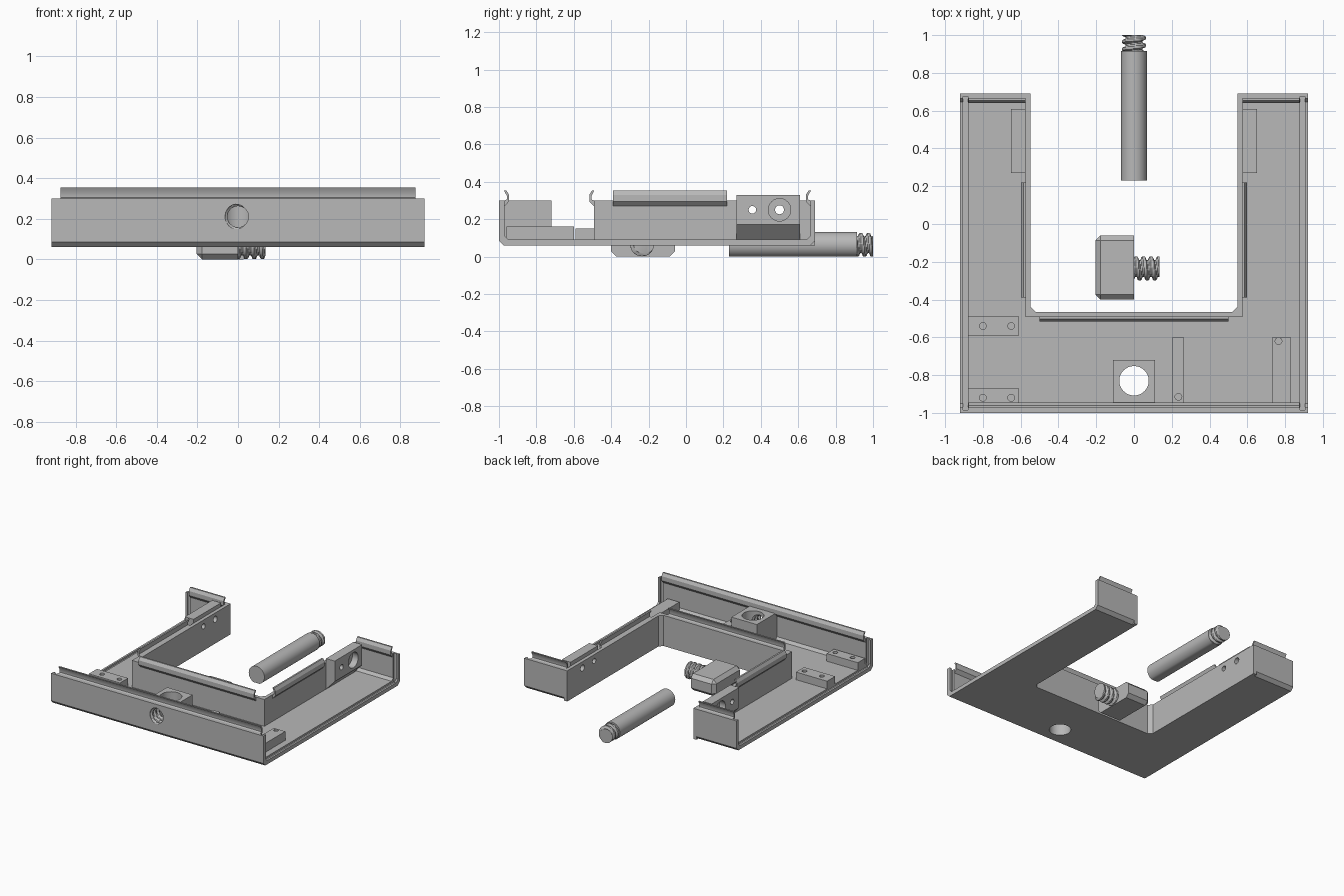
import bpy, bmesh, math
from mathutils import Matrix, Vector

if "Cube" in bpy.data.objects:
    bpy.data.objects.remove(bpy.data.objects["Cube"])

grey = bpy.data.materials.new("plain grey")
grey.use_nodes = True
grey.diffuse_color = (0.48, 0.48, 0.48, 1)
grey.node_tree.nodes["Principled BSDF"].inputs["Base Color"].default_value = (0.48, 0.48, 0.48, 1)
parts = []


def finish(name, bm):
    bmesh.ops.recalc_face_normals(bm, faces=bm.faces)
    mesh = bpy.data.meshes.new(name)
    bm.to_mesh(mesh)
    bm.free()
    mesh.materials.append(grey)
    obj = bpy.data.objects.new(name, mesh)
    bpy.context.collection.objects.link(obj)
    parts.append(obj)
    return obj


def prism(name, pts, axis, a, b):
    """Extrude a closed 2D outline along an axis from a to b."""
    place = {"x": lambda p, t: (t, p[0], p[1]),
             "y": lambda p, t: (p[0], t, p[1]),
             "z": lambda p, t: (p[0], p[1], t)}[axis]
    bm = bmesh.new()
    low = [bm.verts.new(place(p, a)) for p in pts]
    high = [bm.verts.new(place(p, b)) for p in pts]
    bm.faces.new(low)
    bm.faces.new(high)
    for i in range(len(pts)):
        j = (i + 1) % len(pts)
        bm.faces.new((low[i], low[j], high[j], high[i]))
    return finish(name, bm)


def box(name, x0, x1, y0, y1, z0, z1):
    return prism(name, [(x0, y0), (x1, y0), (x1, y1), (x0, y1)], "z", z0, z1)


def disc(name, u, v, r, axis, a, b, n=32):
    ring = [(u + r * math.cos(math.tau * i / n), v + r * math.sin(math.tau * i / n)) for i in range(n)]
    return prism(name, ring, axis, a, b)


def thread(name, core, crest, pitch, length, start, direction, n=32):
    """Closed screw surface running from a start point."""
    bm = bmesh.new()
    rows = max(4, round(length / pitch * 8))
    rings = []
    for k in range(rows + 1):
        t = length * k / rows
        ring = []
        for i in range(n):
            phase = (t / pitch - i / n) % 1
            wave = min(1, max(0, 2.2 - abs(phase - 0.5) * 6))
            r = core + (crest - core) * wave
            ang = math.tau * i / n
            ring.append(bm.verts.new((r * math.cos(ang), r * math.sin(ang), t)))
        rings.append(ring)
    for p, q in zip(rings, rings[1:]):
        for i in range(n):
            j = (i + 1) % n
            bm.faces.new((p[i], p[j], q[j], q[i]))
    bm.faces.new(rings[0])
    bm.faces.new(rings[-1])
    turn = Vector(direction).to_track_quat("Z", "Y").to_matrix().to_4x4()
    bm.transform(Matrix.Translation(start) @ turn)
    return finish(name, bm)


def cut(targets, cutters):
    """Subtract the cutters from each target, then remove the cutters."""
    for target in targets:
        for cutter in cutters:
            mod = target.modifiers.new("cut", "BOOLEAN")
            mod.operation, mod.solver, mod.object = "DIFFERENCE", "EXACT", cutter
        bpy.context.view_layer.update()
        result = target.evaluated_get(bpy.context.evaluated_depsgraph_get())
        mesh = bpy.data.meshes.new_from_object(result)
        target.modifiers.clear()
        target.data = mesh
    for cutter in cutters:
        parts.remove(cutter)
        bpy.data.objects.remove(cutter)


# Tray: floor with front and back walls, notched into a U
section = [(-1, .30), (-1, .085), (-.975, .06), (.665, .06), (.69, .085), (.69, .30),
           (.665, .30), (.665, .11), (.645, .09), (-.95, .09), (-.97, .11), (-.97, .30)]
tray = prism("tray", section, "x", -.92, .92)
notch = [(-.547, 1), (-.547, -.44), (-.52, -.467), (.52, -.467), (.547, -.44), (.547, 1)]
cutters = [prism("notch_cutter", notch, "z", -.1, .6)]
for s in (-1, 1):
    x0, x1 = sorted((s * .88, s * .905))
    cutters.append(box("groove_cutter", x0, x1, -.985, .675, .076, .5))
cut([tray], cutters)

# Inner wall following the notch
inner = [(.574, .69), (.574, -.493), (-.574, -.493), (-.574, .69)]
inner_wall = prism("inner_wall", notch_edge := [
    (-.547, .69), (-.547, -.44), (-.52, -.467), (.52, -.467), (.547, -.44), (.547, .69)] + inner,
    "z", .06, .30)

# Boss with a vertical bore and a threaded front hole
boss = box("bored_boss", -.11, .11, -.98, -.72, .08, .30)
cut([tray, boss], [disc("bore_cutter", 0, -.83, .078, "z", -.1, .6),
                   thread("screw_hole_cutter", .052, .064, .04, .2, (0, -1.02, .21), (0, 1, 0))])

# Hinge blocks on the arms, sloping underneath
blocks = []
for s, side in ((1, "left"), (-1, "right")):
    outline = [(s * .56, .09), (s * .575, .09), (s * .65, .17), (s * .65, .33), (s * .574, .33),
               (s * .574, .30), (s * .56, .30)]
    blocks.append(prism(side + "_hinge_block", outline, "y", .27, .61))
holes = [disc("pivot_cutter", .5, .25, .024, "x", -1, 1),
         disc("pin_cutter", .355, .25, .02, "x", -1, 1)]
for s in (-1, 1):
    holes.append(disc("recess_cutter", .5, .25, .06, "x", *sorted((s * .60, s * .70))))
cut(blocks + [inner_wall], holes)

# Mounting pads with small screw holes
pads = [("middle_pad", -.88, -.61, -.59, -.49, .15, [(-.80, -.54), (-.65, -.54)]),
        ("front_pad", -.88, -.61, -.96, -.87, .15, [(-.80, -.92), (-.65, -.92)]),
        ("centre_rail", .20, .265, -.96, -.60, .16, [(.235, -.915)]),
        ("side_rail", .73, .83, -.96, -.60, .16, [(.765, -.62)])]
for name, x0, x1, y0, y1, top, spots in pads:
    pad = box(name, x0, x1, y0, y1, .08, top)
    cut([pad], [disc("hole_cutter", x, y, .018, "z", .10, .3, 16) for x, y in spots])

# Snap hooks along the wall tops
HOOK = [(0, .27), (.024, .295), (.024, .33), (.010, .353), (-.003, .353),
        (.012, .325), (.012, .305), (0, .30)]


def hook(name, wall, inward, axis, a, b):
    prism(name, [(wall + inward * d, z) for d, z in HOOK], axis, a, b)


hook("front_hook", -.97, 1, "x", -.875, .875)
hook("notch_hook", -.493, -1, "x", -.5, .5)
for s, side in ((1, "left"), (-1, "right")):
    hook(side + "_arm_hook", s * .574, s, "y", -.39, .22)
    hook(side + "_back_hook", .665, -1, "x", *sorted((s * .574, s * .875)))

# Loose pin with a flat underside and a threaded end
flat = math.asin(.063 / .068)
arc = [-flat + (math.pi + 2 * flat) * i / 36 for i in range(37)]
prism("pin_shaft", [(.068 * math.cos(a), .063 + .068 * math.sin(a)) for a in arc], "y", .23, .915)
thread("pin_thread", .045, .063, .04, .095, (0, .905, .063), (0, 1, 0))

# Loose thumb screw: chamfered head and threaded stub
bm = bmesh.new()
bmesh.ops.create_cube(bm, size=1)
bm.transform(Matrix.Translation((-.1025, -.23, .065)) @ Matrix.Diagonal((.205, .34, .13, 1)))
edges = [e for e in bm.edges if any(v.co.x < -.1 for v in e.verts)]
bmesh.ops.bevel(bm, geom=edges, offset=.027, segments=1, affect="EDGES")
finish("screw_head", bm)
thread("screw_thread", .045, .064, .04, .145, (-.01, -.235, .065), (1, 0, 0))

# Smooth only the round surfaces
bpy.ops.object.select_all(action="DESELECT")
for obj in parts:
    obj.select_set(True)
bpy.context.view_layer.objects.active = tray
bpy.ops.object.shade_smooth_by_angle(angle=math.radians(30))
